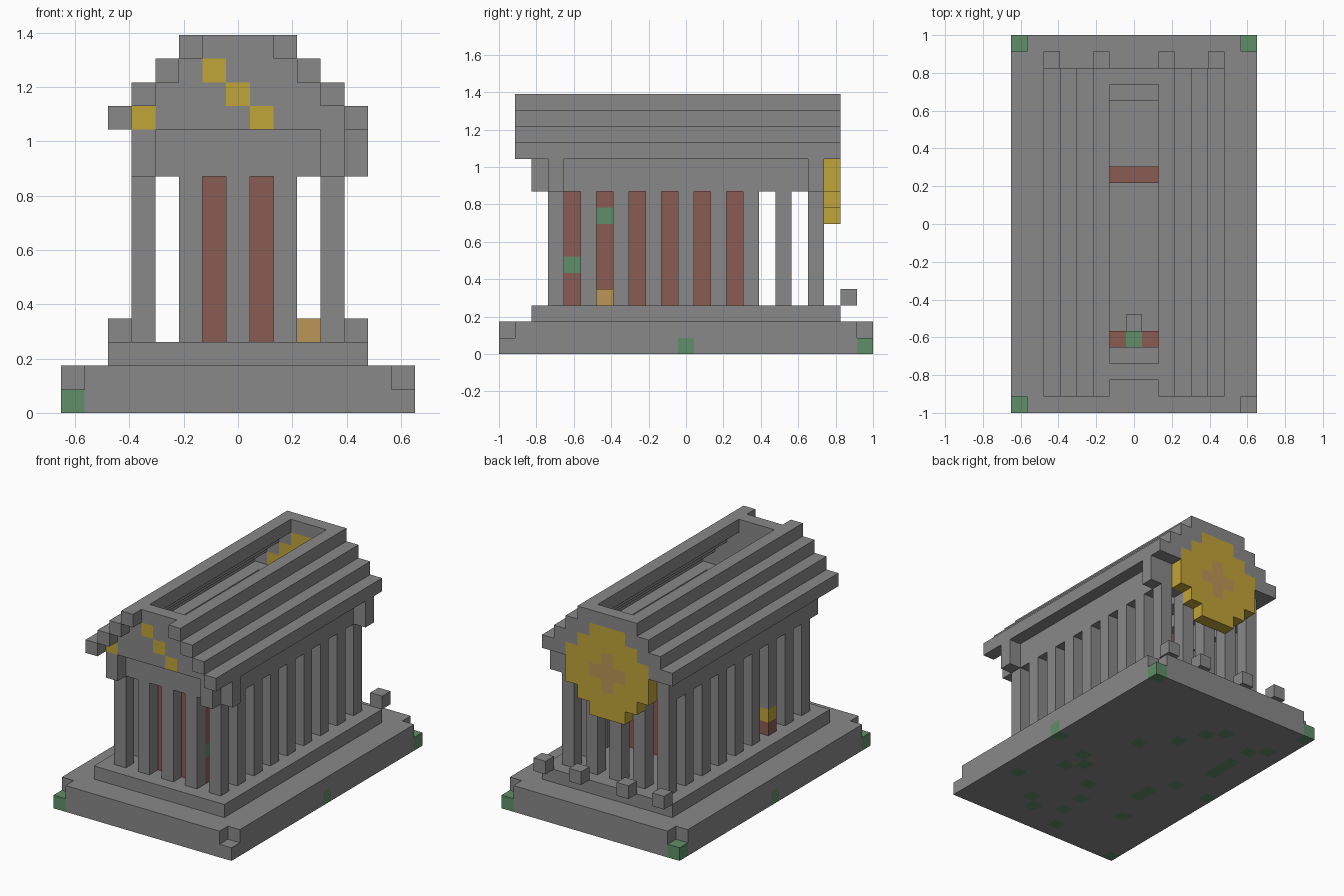
import bpy
import bmesh
from mathutils import Vector

if "Cube" in bpy.data.objects:
    bpy.data.objects.remove(bpy.data.objects["Cube"], do_unlink=True)

U = 2 / 23  # size of one building block


def material(name, rgb):
    m = bpy.data.materials.new(name)
    m.use_nodes = True
    m.diffuse_color = (*rgb, 1)
    m.node_tree.nodes["Principled BSDF"].inputs["Base Color"].default_value = (*rgb, 1)
    return m


STONE, BRICK, MOSS, GOLD, TAN = range(5)
MATERIALS = [
    material("grey stone", (0.25, 0.25, 0.25)),
    material("red brick", (0.25, 0.107, 0.084)),
    material("green moss", (0.117, 0.27, 0.14)),
    material("gold", (0.53, 0.375, 0.04)),
    material("tan", (0.5, 0.305, 0.093)),
]


def span(a, b):
    return range(a, b + 1)


def box(xs, ys, zs):
    """Set of block cells; each argument is an inclusive range."""
    return {(x, y, z) for x in span(*xs) for y in span(*ys) for z in span(*zs)}


def build(name, cells, paint=None, base=STONE):
    """Join cells into one shell; paint maps single cells to another colour."""
    paint = paint or {}
    used = sorted({paint.get(c, base) for c in cells})
    bm = bmesh.new()
    corners = {}

    def vert(p):
        key = tuple(round(v * 2) for v in p)
        if key not in corners:
            corners[key] = bm.verts.new(p * U)
        return corners[key]

    for c in sorted(cells):
        mid = Vector(c) + Vector((0, 0, 0.5))
        for axis in range(3):
            for sign in (-1, 1):
                n = Vector((0, 0, 0))
                n[axis] = sign
                if tuple(int(a + b) for a, b in zip(c, n)) in cells:
                    continue
                u = Vector((0, 0, 0))
                u[(axis + 1) % 3] = 0.5
                v = n.cross(u)
                f = mid + n / 2
                face = bm.faces.new([vert(f + d) for d in (-u - v, u - v, u + v, v - u)])
                face.material_index = used.index(paint.get(c, base))
    mesh = bpy.data.meshes.new(name)
    bm.to_mesh(mesh)
    bm.free()
    for i in used:
        mesh.materials.append(MATERIALS[i])
    obj = bpy.data.objects.new(name, mesh)
    bpy.context.collection.objects.link(obj)
    return obj


# Base slab with notched upper corners and mossy blocks
moss = [(2, 3), (4, -1), (3, -2), (4, -3), (6, -6), (3, -8), (2, -9), (1, -4),
        (0, -6), (0, -8), (-1, -10), (-4, -6), (-3, -3), (-3, -2), (-4, 0),
        (0, 5), (-1, 7), (-2, 8), (-6, 8), (-5, 7), (-5, 5), (-5, 4), (-5, 3),
        (7, 0), (-7, 0), (-7, -11), (-7, 11), (7, 11)]
notches = {(x, y, 1) for x in (-7, 7) for y in (-11, 11)}
build("base_slab", box((-7, 7), (-11, 11), (0, 1)) - notches,
      {(x, y, 0): MOSS for x, y in moss})
build("upper_step", box((-5, 5), (-9, 9), (2, 2)))

# Colonnade around the edge
spots = {(x, y) for x in (-4, 4) for y in range(-8, 9, 2)}
spots |= {(x, y) for x in range(-4, 5, 2) for y in (-8, 8)}
for x, y in sorted(spots):
    patch = {(-4, -4, 3): BRICK, (-4, -4, 4): GOLD}
    build("column", box((x, x), (y, y), (3, 9)), patch)

# Inner chamber, open at the top
chamber = box((-2, 2), (-7, 3), (3, 9)) - box((-1, 1), (-6, 2), (3, 9))
build("chamber_walls", chamber,
      {(2, -7, 5): MOSS, (2, -5, 8): MOSS, (0, -7, 9): MOSS}, BRICK)
build("inner_pedestal", box((0, 0), (-6, -6), (3, 4)))
build("side_offering", box((3, 3), (-5, -5), (3, 3)), base=TAN)

# Loose stones behind the building
for x in (-5, -2, 2, 5):
    build("rear_stone", box((x, x), (10, 10), (3, 3)))

# Beam ring on the columns, with corner brackets
build("beam_ring", box((-4, 4), (-8, 8), (10, 11)) - box((-3, 3), (-7, 7), (10, 11)))
for x, y in ((-4, -9), (4, -9), (5, -8), (5, 8)):
    build("corner_bracket", box((x, x), (y, y), (10, 11)))


# Stepped gables
def gable(y):
    return {c for k in range(4) for c in box((k - 4, 4 - k), (y, y), (12 + k, 12 + k))}


build("front_gable", gable(-9),
      {(-4, -9, 12): GOLD, (-1, -9, 14): GOLD, (0, -9, 13): GOLD, (1, -9, 12): GOLD})

# Round gold emblem set into the rear gable
disc = {c for c in box((-3, 3), (9, 9), (8, 14)) if abs(c[0]) + abs(c[2] - 11) <= 4}
emblem = {c: TAN if abs(c[0]) + abs(c[2] - 11) <= 1 else GOLD for c in disc}
build("rear_gable", gable(9) - disc)
build("rear_emblem", disc, emblem, GOLD)

# Roof steps on both slopes, open along the ridge
for side in (-1, 1):
    for k in range(4):
        x = side * (5 - k)
        build("roof_step", box((x, x), (-10, 9), (12 + k, 12 + k)))
